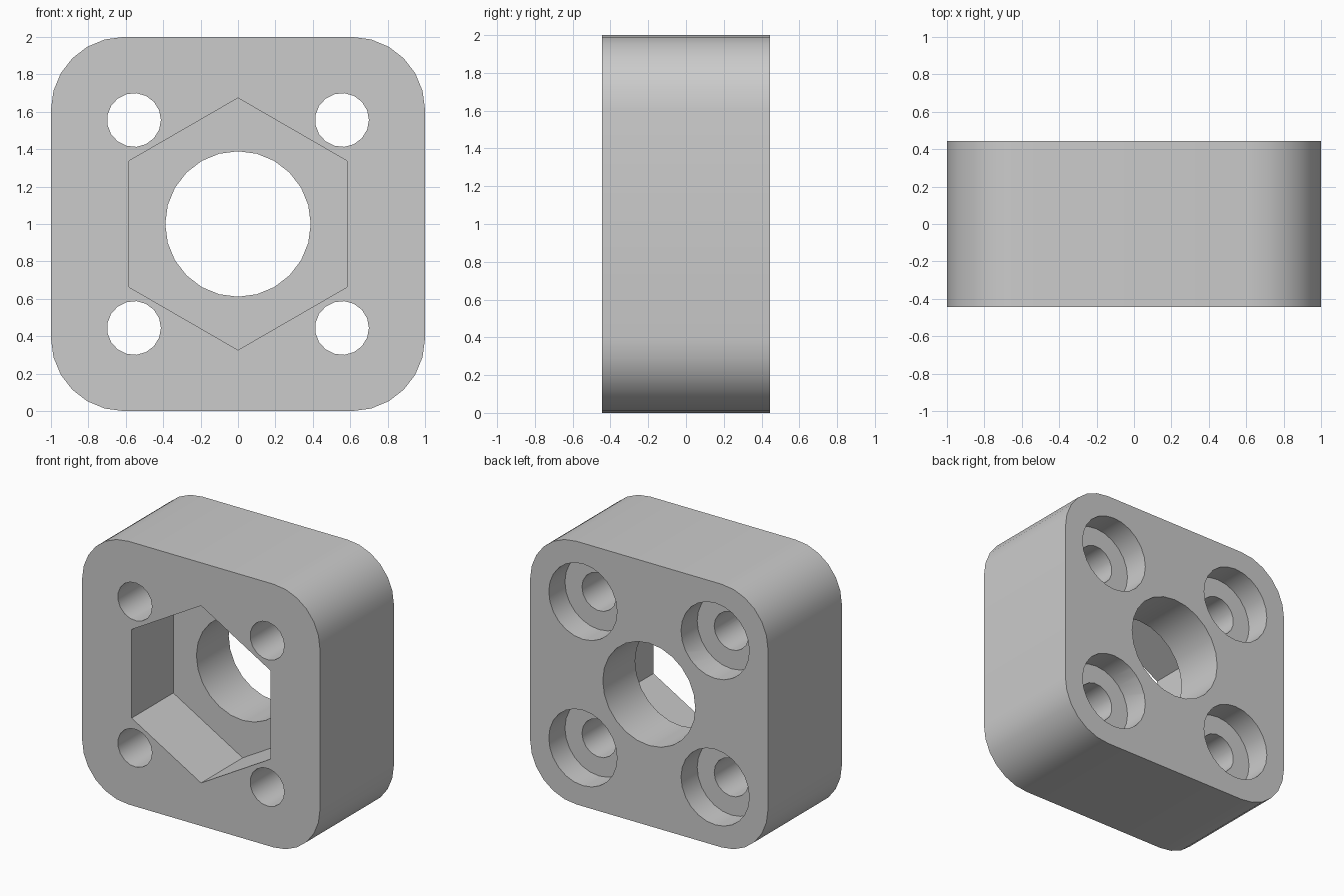
import bpy, bmesh
from math import cos, sin, pi, radians

default = bpy.data.objects.get("Cube")
if default:
    bpy.data.objects.remove(default, do_unlink=True)

HALF, FRONT, BACK = 1.0, -0.444, 0.444
CORNER, HOLE_POS = 0.389, 0.556
OVER = 0.1  # how far cutters reach past the block

grey = bpy.data.materials.new("light_grey")
grey.use_nodes = True
grey.diffuse_color = (0.6, 0.6, 0.6, 1)
grey.node_tree.nodes["Principled BSDF"].inputs["Base Color"].default_value = (0.6, 0.6, 0.6, 1)


def prism(name, outline, y0, y1):
    """Extrude an x-z outline along y."""
    bm = bmesh.new()
    face = bm.faces.new([bm.verts.new((x, y0, z)) for x, z in outline])
    extruded = bmesh.ops.extrude_face_region(bm, geom=[face])["geom"]
    verts = [v for v in extruded if isinstance(v, bmesh.types.BMVert)]
    bmesh.ops.translate(bm, verts=verts, vec=(0, y1 - y0, 0))
    bmesh.ops.recalc_face_normals(bm, faces=bm.faces)
    mesh = bpy.data.meshes.new(name)
    bm.to_mesh(mesh)
    bm.free()
    mesh.materials.append(grey)
    obj = bpy.data.objects.new(name, mesh)
    bpy.context.collection.objects.link(obj)
    return obj


def ring(cx, cz, radius, sides, start=0.0):
    return [(cx + radius * cos(start + 2 * pi * i / sides),
             cz + radius * sin(start + 2 * pi * i / sides)) for i in range(sides)]


# Block with rounded corners
outline = []
inner = HALF - CORNER
for quarter, (sx, sz) in enumerate([(1, 1), (-1, 1), (-1, -1), (1, -1)]):
    for step in range(7):
        a = radians(90 * quarter + 15 * step)
        outline.append((sx * inner + CORNER * cos(a), HALF + sz * inner + CORNER * sin(a)))
block = prism("mounting_block", outline, FRONT, BACK)

# Central bore and the hexagonal nut pocket in the front
cutters = [
    prism("bore_cutter", ring(0, HALF, 0.389, 24), FRONT - OVER, BACK + OVER),
    prism("nut_pocket_cutter", ring(0, HALF, 0.6736, 6, pi / 2), FRONT - OVER, 0.056),
]

# Four screw holes, counterbored from the back
for sx in (-1, 1):
    for sz in (-1, 1):
        x, z = sx * HOLE_POS, HALF + sz * HOLE_POS
        cutters.append(prism("screw_hole_cutter", ring(x, z, 0.144, 17), FRONT - OVER, BACK + OVER))
        cutters.append(prism("counterbore_cutter", ring(x, z, 0.287, 24), 0.25, BACK + OVER))

# Cut every opening, then drop the cutters
bpy.ops.object.select_all(action='DESELECT')
bpy.context.view_layer.objects.active = block
block.select_set(True)
for cutter in cutters:
    cutter.hide_render = True
    mod = block.modifiers.new("cut", 'BOOLEAN')
    mod.operation = 'DIFFERENCE'
    mod.solver = 'EXACT'
    mod.object = cutter
    bpy.ops.object.modifier_apply(modifier=mod.name)
    bpy.data.objects.remove(cutter, do_unlink=True)

bpy.ops.object.shade_smooth_by_angle(angle=radians(30))
